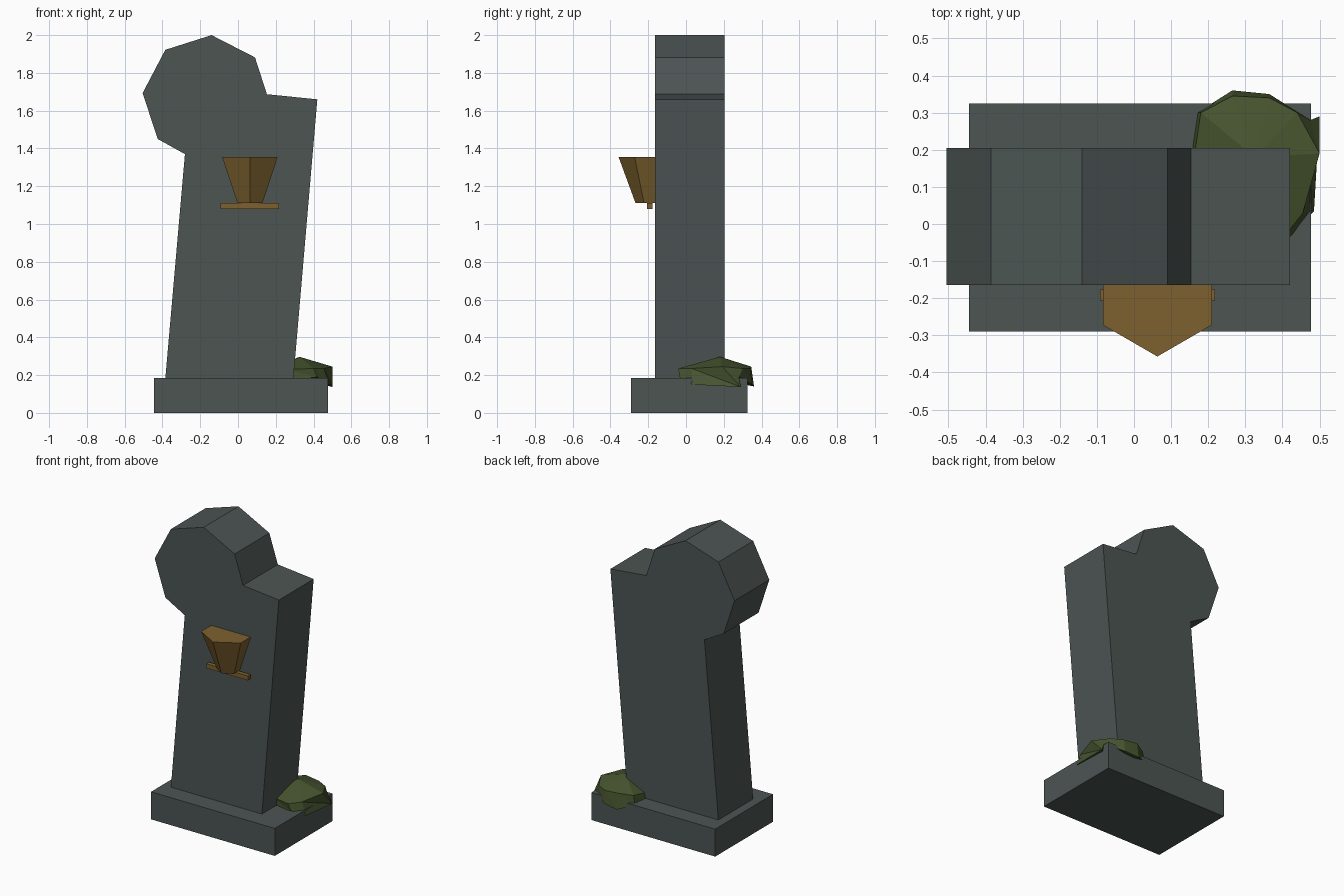
import bpy, bmesh

if "Cube" in bpy.data.objects:
    bpy.data.objects.remove(bpy.data.objects["Cube"])


def material(name, rgb):
    m = bpy.data.materials.new(name)
    m.diffuse_color = (*rgb, 1)
    m.use_nodes = True
    m.node_tree.nodes["Principled BSDF"].inputs["Base Color"].default_value = m.diffuse_color
    return m


STONE = material("grey_stone", (0.072, 0.090, 0.086))
BRONZE = material("bronze", (0.205, 0.120, 0.028))
MOSS = material("moss_green", (0.062, 0.090, 0.028))


def loft(name, rings, mat, apex=None, base=None, triangles=False):
    """Join two matching rings; close each end with a flat cap or a fan."""
    bm = bmesh.new()
    a, b = [[bm.verts.new(p) for p in ring] for ring in rings]
    n = len(a)
    for i in range(n):
        j = (i + 1) % n
        if triangles:
            bm.faces.new((a[i], a[j], b[j]))
            bm.faces.new((a[i], b[j], b[i]))
        else:
            bm.faces.new((a[i], a[j], b[j], b[i]))
    for ring, tip in ((a, base), (b, apex)):
        if tip:
            v = bm.verts.new(tip)
            for i in range(n):
                bm.faces.new((ring[i], ring[(i + 1) % n], v))
        else:
            bm.faces.new(ring)
    bmesh.ops.recalc_face_normals(bm, faces=bm.faces[:])
    mesh = bpy.data.meshes.new(name)
    bm.to_mesh(mesh)
    bm.free()
    mesh.materials.append(mat)
    obj = bpy.data.objects.new(name, mesh)
    bpy.context.collection.objects.link(obj)
    return obj


def box(name, x0, x1, y0, y1, z0, z1, mat):
    rect = [(x0, y0), (x1, y0), (x1, y1), (x0, y1)]
    return loft(name, [[(x, y, z) for x, y in rect] for z in (z0, z1)], mat)


# Plinth
box("plinth", -0.445, 0.477, -0.29, 0.325, 0, 0.185, STONE)

# Leaning slab with an off-centre rounded head
outline = [(-0.385, 0.18), (0.293, 0.18), (0.42, 1.66), (0.153, 1.687),
           (0.09, 1.882), (-0.14, 2.0), (-0.385, 1.922), (-0.505, 1.693),
           (-0.425, 1.45), (-0.281, 1.37)]
loft("headstone", [[(x, y, z) for x, z in outline] for y in (-0.165, 0.205)], STONE)

# Tapered half-hexagon holder and the thin bar under it
CX = 0.063


def holder_ring(half, side_y, front_y, z):
    return [(CX - half, -0.165, z), (CX - half, side_y, z), (CX, front_y, z),
            (CX + half, side_y, z), (CX + half, -0.165, z)]


loft("flower_holder", [holder_ring(0.066, -0.222, -0.267, 1.11),
                       holder_ring(0.147, -0.272, -0.357, 1.355)], BRONZE)
box("holder_bar", CX - 0.155, CX + 0.155, -0.206, -0.177, 1.08, 1.11, BRONZE)

# Faceted moss clump draped over the plinth corner
lower = [(0.155, 0.20, 0.17), (0.17, 0.30, 0.17), (0.265, 0.36, 0.14),
         (0.365, 0.35, 0.15), (0.475, 0.28, 0.19), (0.50, 0.29, 0.137),
         (0.485, 0.035, 0.15), (0.42, -0.035, 0.19), (0.25, 0.0, 0.17),
         (0.16, 0.10, 0.17)]
upper = [(0.165, 0.20, 0.22), (0.18, 0.30, 0.235), (0.265, 0.345, 0.245),
         (0.365, 0.34, 0.235), (0.44, 0.30, 0.235), (0.50, 0.19, 0.245),
         (0.455, 0.03, 0.235), (0.40, -0.04, 0.235), (0.25, 0.0, 0.23),
         (0.17, 0.10, 0.22)]
loft("moss_clump", [lower, upper], MOSS, apex=(0.325, 0.18, 0.297),
     base=(0.33, 0.16, 0.18), triangles=True)
